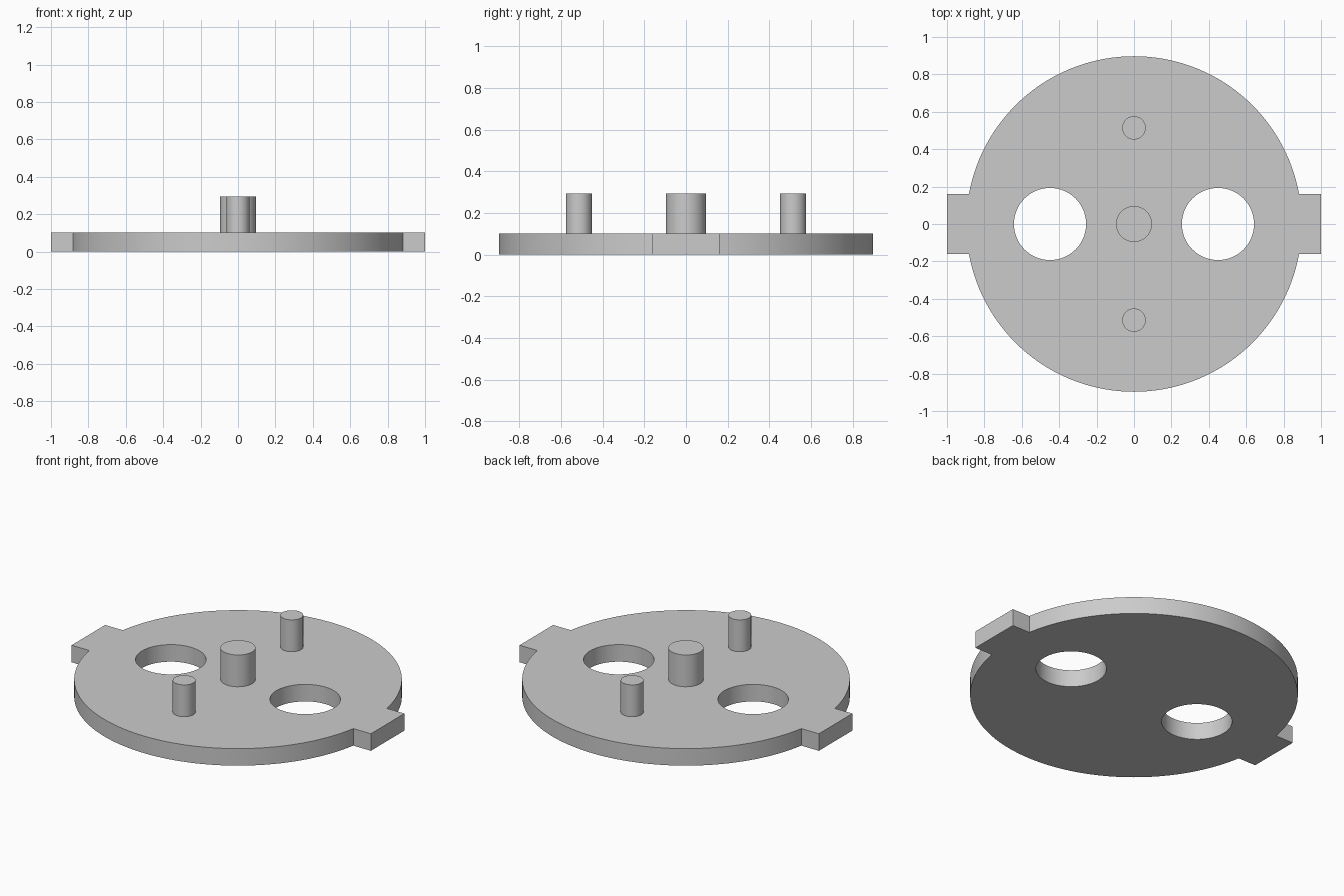
import bpy
import bmesh
from math import asin, cos, sin, pi

default = bpy.data.objects.get("Cube")
if default:
    bpy.data.objects.remove(default, do_unlink=True)

DISC_R, TAB_X, TAB_Y = 0.897, 1.0, 0.16
THICK, PEG_TOP = 0.103, 0.295
HOLE_X, HOLE_R = 0.449, 0.193
PEG_Y, PEG_R, HUB_R = 0.514, 0.0625, 0.096

grey = bpy.data.materials.new("light_grey")
grey.use_nodes = True
colour = (0.6, 0.6, 0.6, 1)
grey.diffuse_color = colour
grey.node_tree.nodes["Principled BSDF"].inputs["Base Color"].default_value = colour


def arc(radius, start, end, steps, cx=0.0):
    angles = [start + (end - start) * i / steps for i in range(steps + 1)]
    return [(cx + radius * cos(a), radius * sin(a)) for a in angles]


def finish(name, mesh):
    obj = bpy.data.objects.new(name, mesh)
    bpy.context.collection.objects.link(obj)
    mesh.materials.clear()
    mesh.materials.append(grey)
    bpy.ops.object.select_all(action="DESELECT")
    obj.select_set(True)
    bpy.context.view_layer.objects.active = obj
    bpy.ops.object.shade_smooth_by_angle(angle=pi / 6)
    return obj


# Plate outline: two arcs joined by the side tabs, with two round holes
a = asin(TAB_Y / DISC_R)
outline = arc(DISC_R, a, pi - a, 64) + [(-TAB_X, TAB_Y), (-TAB_X, -TAB_Y)]
outline += arc(DISC_R, pi + a, 2 * pi - a, 64) + [(TAB_X, -TAB_Y), (TAB_X, TAB_Y)]
loops = [outline] + [arc(HOLE_R, 0, 2 * pi, 64, s * HOLE_X)[:-1] for s in (-1, 1)]

curve = bpy.data.curves.new("plate_profile", "CURVE")
curve.dimensions = "2D"
curve.fill_mode = "BOTH"
curve.extrude = THICK / 2
for points in loops:
    spline = curve.splines.new("POLY")
    spline.points.add(len(points) - 1)
    for p, (x, y) in zip(spline.points, points):
        p.co = (x, y, 0, 1)
    spline.use_cyclic_u = True

# Turn the extruded profile into a welded mesh resting on the ground
helper = bpy.data.objects.new("plate_profile", curve)
bpy.context.collection.objects.link(helper)
graph = bpy.context.evaluated_depsgraph_get()
plate = bpy.data.meshes.new_from_object(helper.evaluated_get(graph))
bpy.data.objects.remove(helper, do_unlink=True)
bm = bmesh.new()
bm.from_mesh(plate)
bmesh.ops.remove_doubles(bm, verts=bm.verts, dist=0.0001)
bmesh.ops.translate(bm, verts=bm.verts, vec=(0, 0, THICK / 2))
bmesh.ops.recalc_face_normals(bm, faces=bm.faces)
bm.to_mesh(plate)
bm.free()
finish("plate", plate)


# Upright pegs, sunk slightly into the plate
def peg(name, y, radius):
    base = THICK - 0.01
    mesh = bpy.data.meshes.new(name)
    b = bmesh.new()
    bmesh.ops.create_cone(b, cap_ends=True, segments=48, radius1=radius,
                          radius2=radius, depth=PEG_TOP - base)
    b.to_mesh(mesh)
    b.free()
    finish(name, mesh).location = (0, y, (PEG_TOP + base) / 2)


peg("centre_peg", 0, HUB_R)
peg("front_peg", -PEG_Y, PEG_R)
peg("back_peg", PEG_Y, PEG_R)
